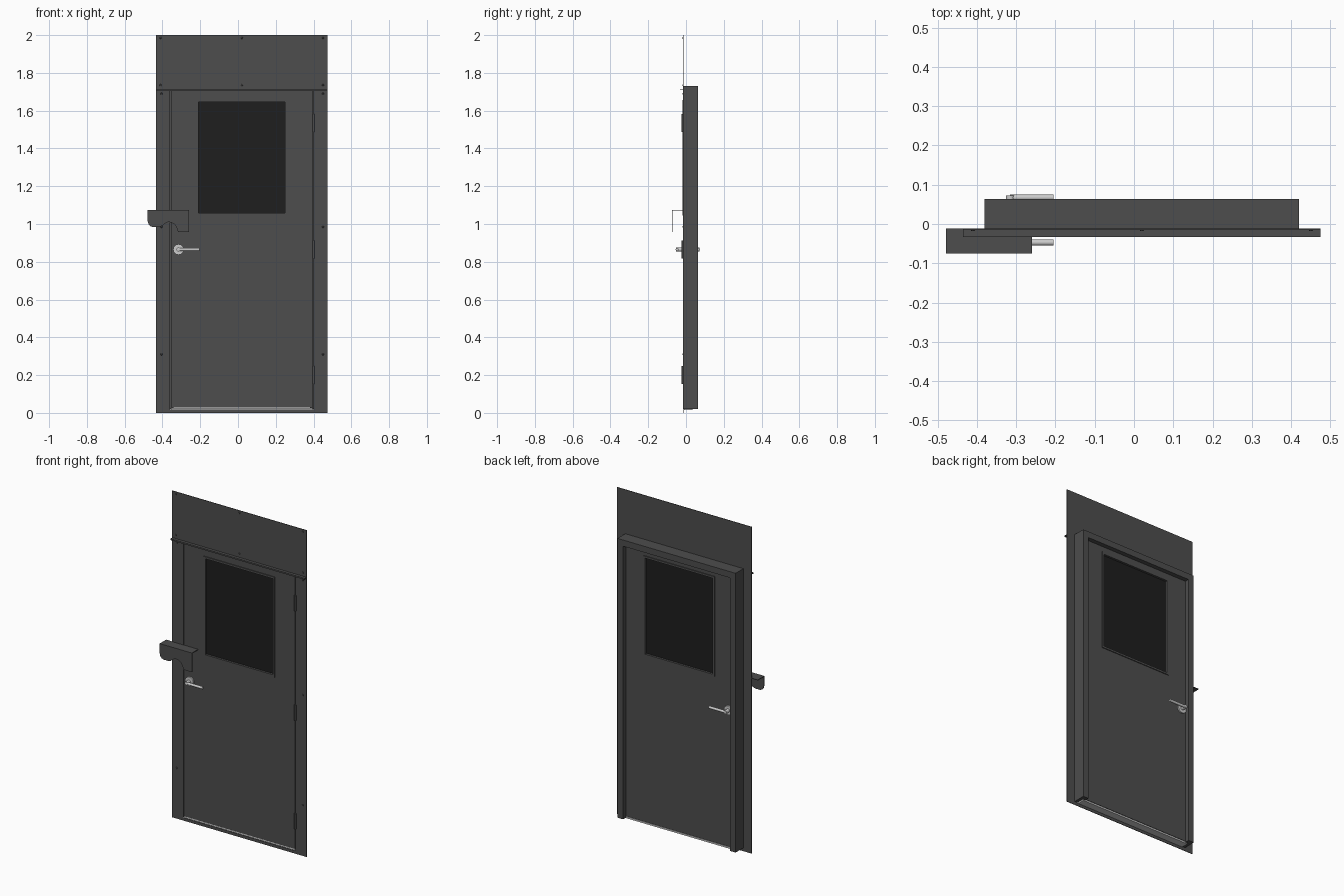
import bpy, bmesh, math
from mathutils import Vector

if "Cube" in bpy.data.objects:
    bpy.data.objects.remove(bpy.data.objects["Cube"])


def material(name, v):
    m = bpy.data.materials.new(name)
    m.diffuse_color = (v, v, v, 1)
    m.use_nodes = True
    m.node_tree.nodes["Principled BSDF"].inputs["Base Color"].default_value = m.diffuse_color
    return m


DARK = material("dark_paint", 0.075)
GLASS = material("dark_glass", 0.013)
STEEL = material("steel", 0.55)


def finish(name, bm, mat, smooth=False):
    bmesh.ops.recalc_face_normals(bm, faces=bm.faces[:])
    me = bpy.data.meshes.new(name)
    bm.to_mesh(me)
    bm.free()
    me.materials.append(mat)
    ob = bpy.data.objects.new(name, me)
    bpy.context.collection.objects.link(ob)
    if smooth:
        bpy.context.view_layer.objects.active = ob
        ob.select_set(True)
        bpy.ops.object.shade_smooth_by_angle(angle=math.radians(40))
        ob.select_set(False)
    return ob


def prism(name, pts, y0, y1, mat=DARK, smooth=False):
    """Extrude an x-z outline along y."""
    bm = bmesh.new()
    a = [bm.verts.new((x, y0, z)) for x, z in pts]
    b = [bm.verts.new((x, y1, z)) for x, z in pts]
    bm.faces.new(a)
    bm.faces.new(b[::-1])
    n = len(pts)
    for i in range(n):
        j = (i + 1) % n
        bm.faces.new((a[i], b[i], b[j], a[j]))
    return finish(name, bm, mat, smooth)


def rect(x0, x1, z0, z1):
    return [(x0, z0), (x1, z0), (x1, z1), (x0, z1)]


def ring(name, outer, inner, y0, y1, mat=DARK):
    """Rectangular plate with a rectangular opening."""
    bm = bmesh.new()
    loops = [[bm.verts.new((x, y, z)) for x, z in rect(*r)]
             for r, y in ((outer, y0), (inner, y0), (inner, y1), (outer, y1))]
    for k in range(4):
        a, b = loops[k], loops[(k + 1) % 4]
        for i in range(4):
            j = (i + 1) % 4
            bm.faces.new((a[i], a[j], b[j], b[i]))
    return finish(name, bm, mat)


def arch(name, x0, x1, z0, z1, w, y0, y1):
    """Upside-down U: two jambs and a header."""
    pts = [(x0, z0), (x0, z1), (x1, z1), (x1, z0), (x1 - w, z0),
           (x1 - w, z1 - w), (x0 + w, z1 - w), (x0 + w, z0)]
    return prism(name, pts, y0, y1)


def rod(name, p0, p1, r, mat=DARK, seg=16, r2=None):
    p0, p1 = Vector(p0), Vector(p1)
    bm = bmesh.new()
    bmesh.ops.create_cone(bm, cap_ends=True, segments=seg, radius1=r,
                          radius2=r if r2 is None else r2, depth=(p1 - p0).length)
    rot = (p1 - p0).to_track_quat('Z', 'Y').to_matrix()
    for v in bm.verts:
        v.co = rot @ v.co + (p0 + p1) / 2
    return finish(name, bm, mat, True)


# Front sheet: surround, transom panel and drip ledge
ring("front_surround", (-0.435, 0.475, 0, 1.712), (-0.36, 0.40, 0.018, 1.703), -0.015, -0.012)
prism("transom_panel", rect(-0.435, 0.475, 1.712, 2.0), -0.015, -0.012)
prism("drip_ledge", rect(-0.435, 0.475, 1.709, 1.713), -0.033, -0.012)
prism("drip_ledge_lip", rect(-0.435, 0.475, 1.704, 1.713), -0.033, -0.031)

# Frame with rebate and rear stop
arch("frame_rebate", -0.38, 0.42, 0.02, 1.73, 0.02, -0.012, 0.036)
arch("frame_stop", -0.38, 0.42, 0.02, 1.73, 0.038, 0.036, 0.063)
prism("threshold", rect(-0.355, 0.395, 0.016, 0.026), -0.011, 0.034, STEEL)

# Door leaf, glazing and glazing beads
ring("door_leaf", (-0.356, 0.396, 0.028, 1.703), (-0.21, 0.25, 1.057, 1.645), -0.014, 0.034)
prism("window_glass", rect(-0.21, 0.25, 1.057, 1.645), -0.006, 0.026, GLASS)
for side, y0, y1 in (("front", -0.019, -0.004), ("back", 0.024, 0.039)):
    ring(f"window_bead_{side}", (-0.22, 0.262, 1.045, 1.657), (-0.208, 0.25, 1.057, 1.645), y0, y1)

# Hinge knuckles
for i, z in enumerate((0.20, 0.865, 1.535)):
    rod(f"hinge_{i}", (0.40, -0.017, z - 0.048), (0.40, -0.017, z + 0.048), 0.006)

# Screws
screws = [(x, z) for z in (1.985, 1.735) for x in (-0.41, 0.02, 0.45)]
screws += [(x, z) for z in (1.69, 0.985, 0.31) for x in (-0.405, 0.45)]
for i, (x, z) in enumerate(screws):
    rod(f"screw_{i}", (x, -0.014, z), (x, -0.018, z), 0.006, seg=12, r2=0.004)

# Lever handles, mirrored about the leaf's mid plane
MID = 0.01
for side, s in (("front", -1), ("back", 1)):
    def at(x, d):
        return (x, MID + s * d, 0.865)
    rod(f"handle_rose_{side}", at(-0.315, 0.022), at(-0.315, 0.033), 0.028, STEEL, 32)
    rod(f"handle_neck_{side}", at(-0.315, 0.03), at(-0.315, 0.062), 0.011, STEEL, 20)
    rod(f"handle_lever_{side}", at(-0.315, 0.057), at(-0.205, 0.057), 0.008, STEEL, 20)

# Latch guard: shaped plate with a top flange back to the sheet
guard = [(-0.478, 1.075), (-0.478, 1.015), (-0.474, 1.0), (-0.465, 0.989), (-0.45, 0.984),
         (-0.418, 0.984), (-0.402, 0.99), (-0.388, 1.002), (-0.372, 1.01), (-0.355, 1.009),
         (-0.338, 1.0), (-0.326, 0.985), (-0.317, 0.958), (-0.26, 0.958), (-0.26, 1.075)]
prism("latch_guard_plate", guard, -0.075, -0.071, smooth=True)
prism("latch_guard_flange", rect(-0.478, -0.26, 1.071, 1.075), -0.072, -0.012)
